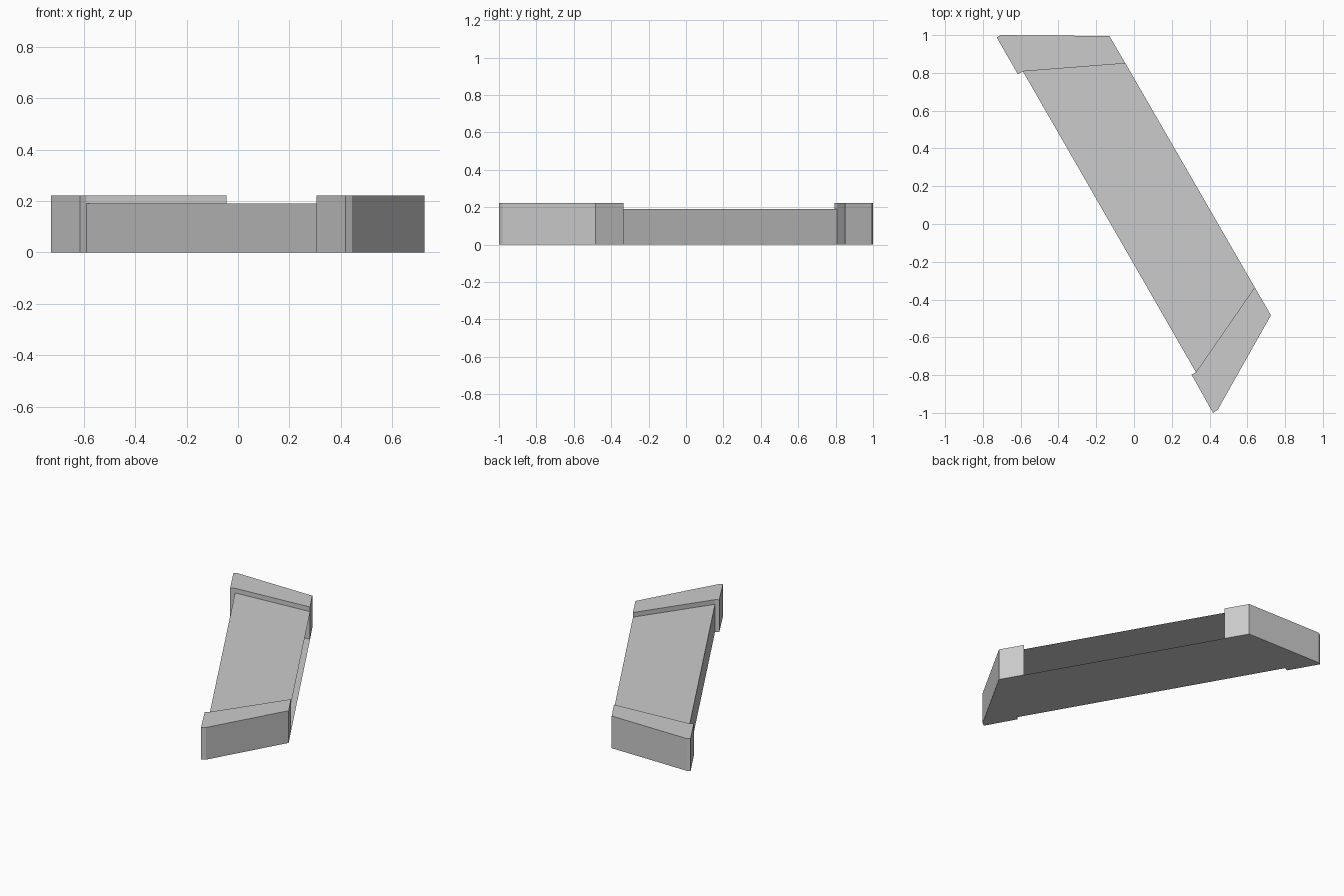
import bpy, bmesh

if "Cube" in bpy.data.objects:
    bpy.data.objects.remove(bpy.data.objects["Cube"])


def make_prism(name, outline, height, open_sides=()):
    """Extrude a counter-clockwise outline up from z = 0, leaving listed sides open."""
    bm = bmesh.new()
    low = [bm.verts.new((x, y, 0)) for x, y in outline]
    high = [bm.verts.new((x, y, height)) for x, y in outline]
    bm.faces.new(low[::-1])
    bm.faces.new(high)
    n = len(outline)
    for i in range(n):
        if i not in open_sides:
            j = (i + 1) % n
            bm.faces.new((low[i], low[j], high[j], high[i]))
    mesh = bpy.data.meshes.new(name)
    bm.to_mesh(mesh)
    bm.free()
    obj = bpy.data.objects.new(name, mesh)
    bpy.context.collection.objects.link(obj)
    return obj


# Inner corners where the deck meets the end blocks
back_left, back_right = (-0.588, 0.808), (-0.045, 0.85)
front_left, front_right = (0.328, -0.785), (0.639, -0.335)

# Hollow deck: closed on its left side, open on the right; ends meet the blocks
make_prism("deck", [back_left, front_left, front_right, back_right],
           0.19, open_sides=(1, 2, 3))

# Raised end blocks with clipped outer corners
make_prism("back_end_block",
           [(-0.615, 0.793), back_left, back_right,
            (-0.13, 0.995), (-0.705, 1.0), (-0.727, 0.988)], 0.222)
make_prism("front_end_block",
           [(0.305, -0.798), (0.418, -1.0), (0.444, -0.982),
            (0.725, -0.483), front_right, front_left], 0.222)
